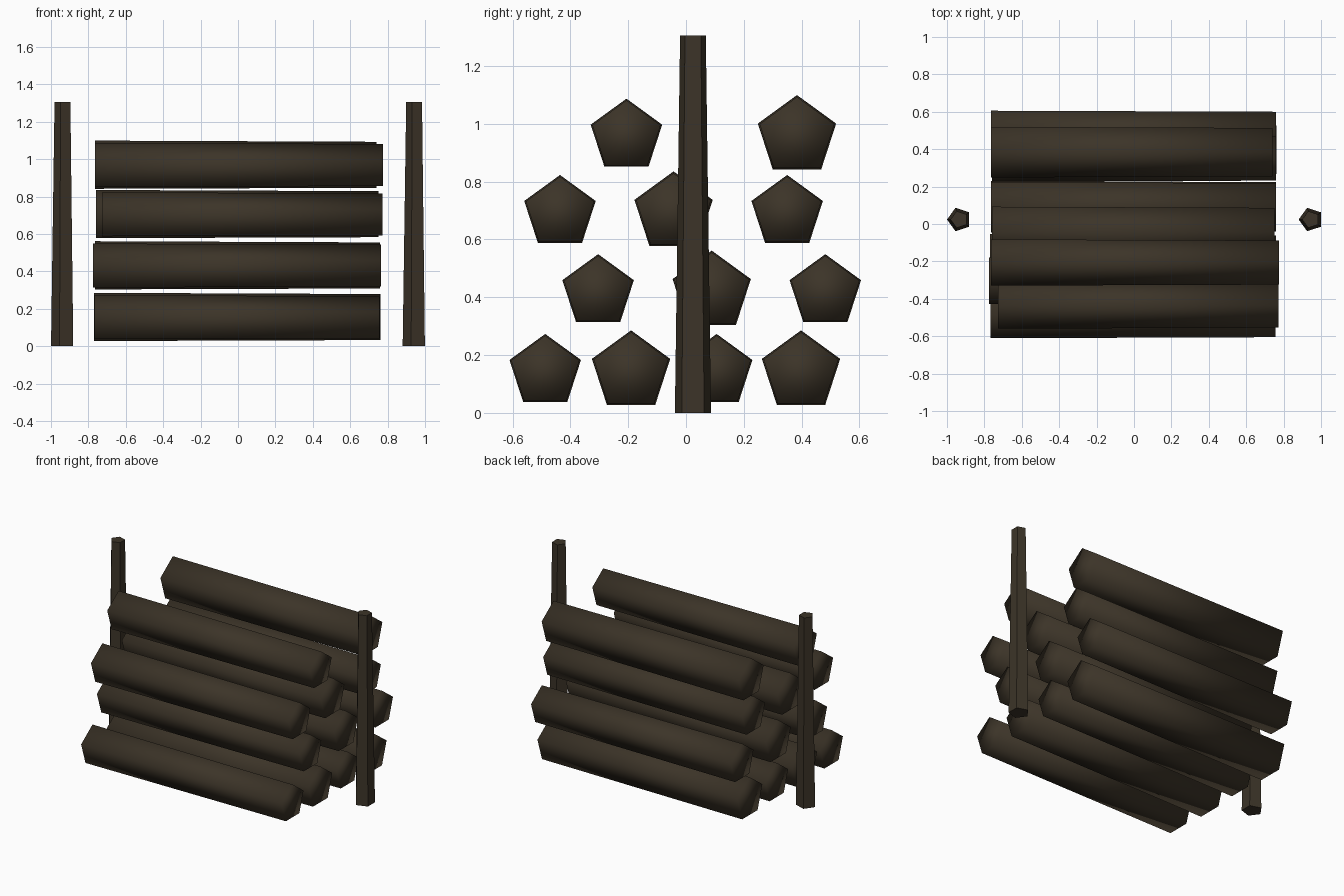
import bpy, bmesh, math
from mathutils import Matrix, Vector

if "Cube" in bpy.data.objects:
    bpy.data.objects.remove(bpy.data.objects["Cube"])

wood = bpy.data.materials.new("dark brown wood")
wood.diffuse_color = (0.045, 0.034, 0.021, 1.0)
wood.use_nodes = True
wood.node_tree.nodes["Principled BSDF"].inputs["Base Color"].default_value = wood.diffuse_color


def tapered_pentagon(name, start, end, r_start, r_end, point_dir, smooth):
    """Five-sided tapered bar from start to end, one corner facing point_dir."""
    start, end, u = Vector(start), Vector(end), Vector(point_dir)
    axis = (end - start).normalized()
    bm = bmesh.new()
    rings = []
    for centre, r in ((start, r_start), (end, r_end)):
        ring = []
        for i in range(5):
            turn = Matrix.Rotation(i * math.tau / 5, 3, axis)
            ring.append(bm.verts.new(centre + turn @ u * r))
        rings.append(ring)
    a, b = rings
    for i in range(5):
        j = (i + 1) % 5
        bm.faces.new((a[i], a[j], b[j], b[i]))
    bm.faces.new(a[::-1])
    bm.faces.new(b)
    bmesh.ops.recalc_face_normals(bm, faces=bm.faces)
    for f in bm.faces:
        f.smooth = smooth
    mesh = bpy.data.meshes.new(name)
    bm.to_mesh(mesh)
    bm.free()
    mesh.materials.append(wood)
    obj = bpy.data.objects.new(name, mesh)
    bpy.context.collection.objects.link(obj)


# Stacked logs: (y, left x, right x) per row; thin and thick logs alternate
rows = [
    (0.143, [(-0.487, -0.767, 0.757), (-0.19, -0.77, 0.76),
             (0.106, -0.765, 0.76), (0.398, -0.765, 0.762)]),
    (0.419, [(-0.304, -0.775, 0.765), (0.089, -0.765, 0.76),
             (0.482, -0.765, 0.76)]),
    (0.693, [(-0.436, -0.728, 0.773), (-0.043, -0.76, 0.75),
             (0.35, -0.76, 0.76)]),
    (0.957, [(-0.206, -0.765, 0.775), (0.384, -0.765, 0.74)]),
]
for row, (z, logs) in enumerate(rows, 1):
    for n, (y, x0, x1) in enumerate(logs):
        r = 0.1424 if n % 2 else 0.13
        tapered_pentagon(f"log_row{row}_{n + 1}", (x0, y, z), (x1, y, z),
                         r, r * 0.955, (0, 0, 1), True)

# Upright posts at both ends
for side, x in (("left", -0.934), ("right", 0.946)):
    tapered_pentagon(f"{side}_post", (x, 0.024, 0), (x, 0.024, 1.305),
                     0.0657, 0.0468, (-1, 0, 0), False)
